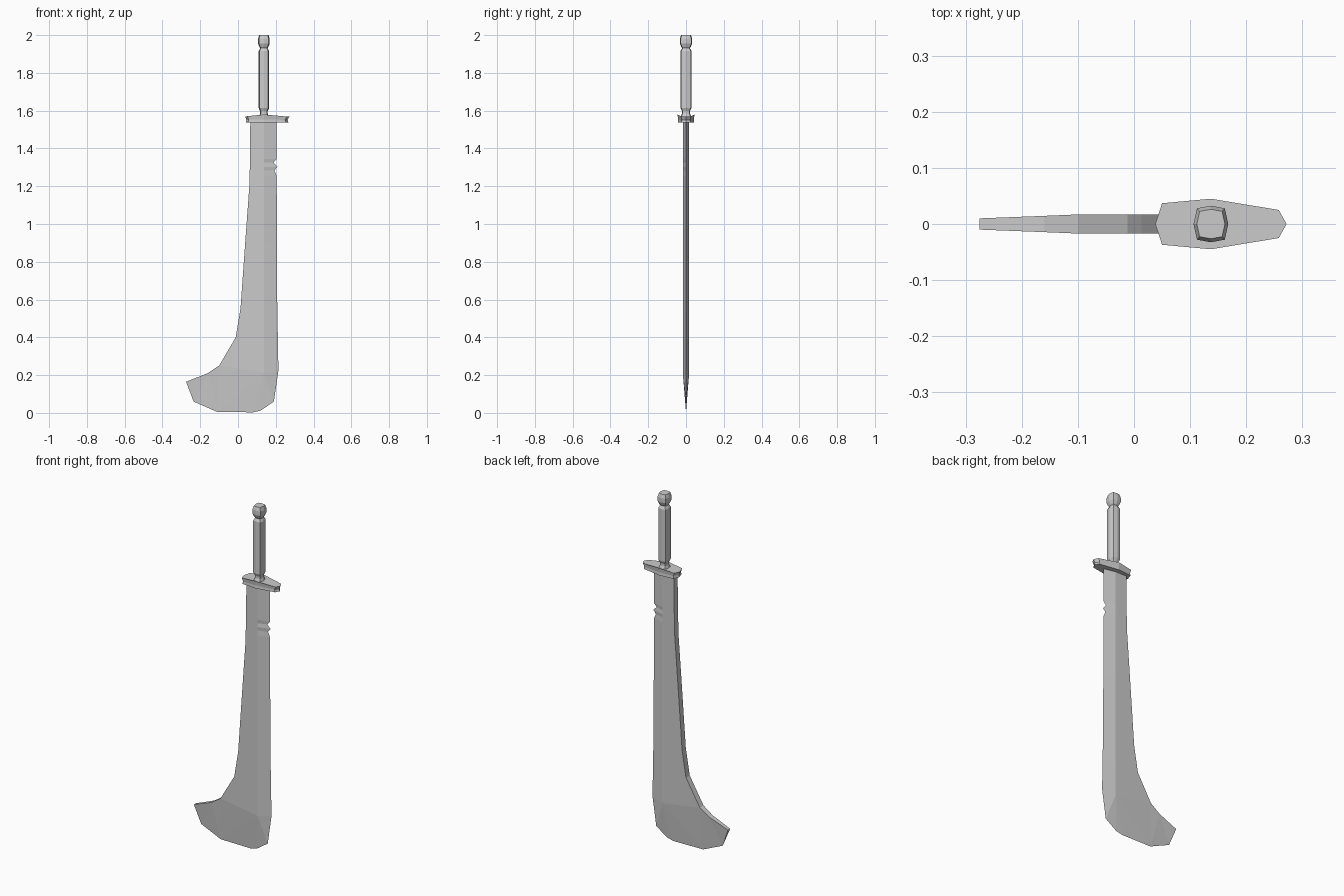
import bpy, bmesh

if "Cube" in bpy.data.objects:
    bpy.data.objects.remove(bpy.data.objects["Cube"])

CX = 0.137  # handle axis


def make(name, verts, faces):
    bm = bmesh.new()
    vs = [bm.verts.new(v) for v in verts]
    for f in faces:
        bm.faces.new([vs[i] for i in f])
    bmesh.ops.remove_doubles(bm, verts=bm.verts, dist=1e-5)
    bmesh.ops.recalc_face_normals(bm, faces=bm.faces)
    me = bpy.data.meshes.new(name)
    bm.to_mesh(me)
    bm.free()
    ob = bpy.data.objects.new(name, me)
    bpy.context.collection.objects.link(ob)
    return ob


def loft(name, rings):
    n = len(rings[0])
    verts = [v for r in rings for v in r]
    faces = [(k * n + i, k * n + (i + 1) % n, (k + 1) * n + (i + 1) % n, (k + 1) * n + i)
             for k in range(len(rings) - 1) for i in range(n)]
    faces += [tuple(range(n)), tuple(range(len(verts) - n, len(verts)))]
    return make(name, verts, faces)


# Blade: rows of (z, spine x, edge x), a ridge between flat and bevel
T, RIDGE = 0.017, 0.137
rows = [(1.55, .065, .205), (1.345, .064, .205), (1.325, .063, .188), (1.303, .063, .208),
        (1.283, .062, .192), (1.255, .061, .205), (1.2, .06, .205), (.9, .038, .206),
        (.55, .013, .208), (.4, -.012, .211), (.25, -.1, .214)]
verts, faces = [], []
for z, s, e in rows:
    low = z < 0.3
    rz, ez = (0.213, 0.225) if low else (z, z)
    verts += [(s, -T, z), (RIDGE, -T, rz), (e, 0, ez), (RIDGE, T, rz), (s, T, z)]
for k in range(len(rows) - 1):
    faces += [(k * 5 + i, k * 5 + (i + 1) % 5, k * 5 + 5 + (i + 1) % 5, k * 5 + 5 + i)
              for i in range(5)]
faces.append((0, 1, 2, 3, 4))

# Flared tip: thin spine points and a sharp edge fanned from the ridge end
L = (len(rows) - 1) * 5
B = len(verts)
verts += [(-.16, -.0145, .21), (-.16, .0145, .21), (-.275, -.01, .165), (-.275, .01, .165)]
E = len(verts)
verts += [(x, 0, z) for x, z in
          [(-.235, .06), (-.11, .005), (.08, .003), (.12, .012), (.19, .06)]]
for side in (0, 1):
    s, r = (L + 4, L + 3) if side else (L, L + 1)
    a, t = B + side, B + 2 + side
    faces += [(a, t, E), (a, E, E + 1), (s, a, E + 1), (s, E + 1, r), (r, E + 1, E + 2),
              (r, E + 2, E + 3), (r, E + 3, E + 4), (r, E + 4, L + 2)]
faces += [(L, L + 4, B + 1, B), (B, B + 1, B + 3, B + 2), (B + 2, B + 3, E)]
make("blade", verts, faces)

# Guard: tapered eight-sided plate, thicker in the middle
half = [(.038, 0, 0), (.05, .037, .002), (.137, .045, .012), (.258, .025, 0), (.272, 0, 0)]
outline = half + [(x, -y, d) for x, y, d in half[3:0:-1]]


def guard_ring(z, s, bulge):
    return [(CX + (x - CX) * s, y * s, z + d * bulge) for x, y, d in outline]


loft("guard", [guard_ring(1.537, .96, 0), guard_ring(1.551, .93, .3),
               guard_ring(1.569, 1, .9)])

# Handle: eight-sided section shared by grip and pommel
SEC = [(1, 0), (.8, .9), (0, 1.05), (-.8, .9), (-1, 0), (-.8, -.9), (0, -1.05), (.8, -.9)]


def handle(name, profile):
    loft(name, [[(CX + x * r, y * r, z) for x, y in SEC] for z, r in profile])


handle("grip", [(1.57, .026), (1.585, .02), (1.597, .02), (1.615, .028),
                (1.915, .028), (1.932, .019)])
handle("pommel", [(1.93, .019), (1.938, .024), (1.955, .031), (1.98, .031), (2.0, .025)])
